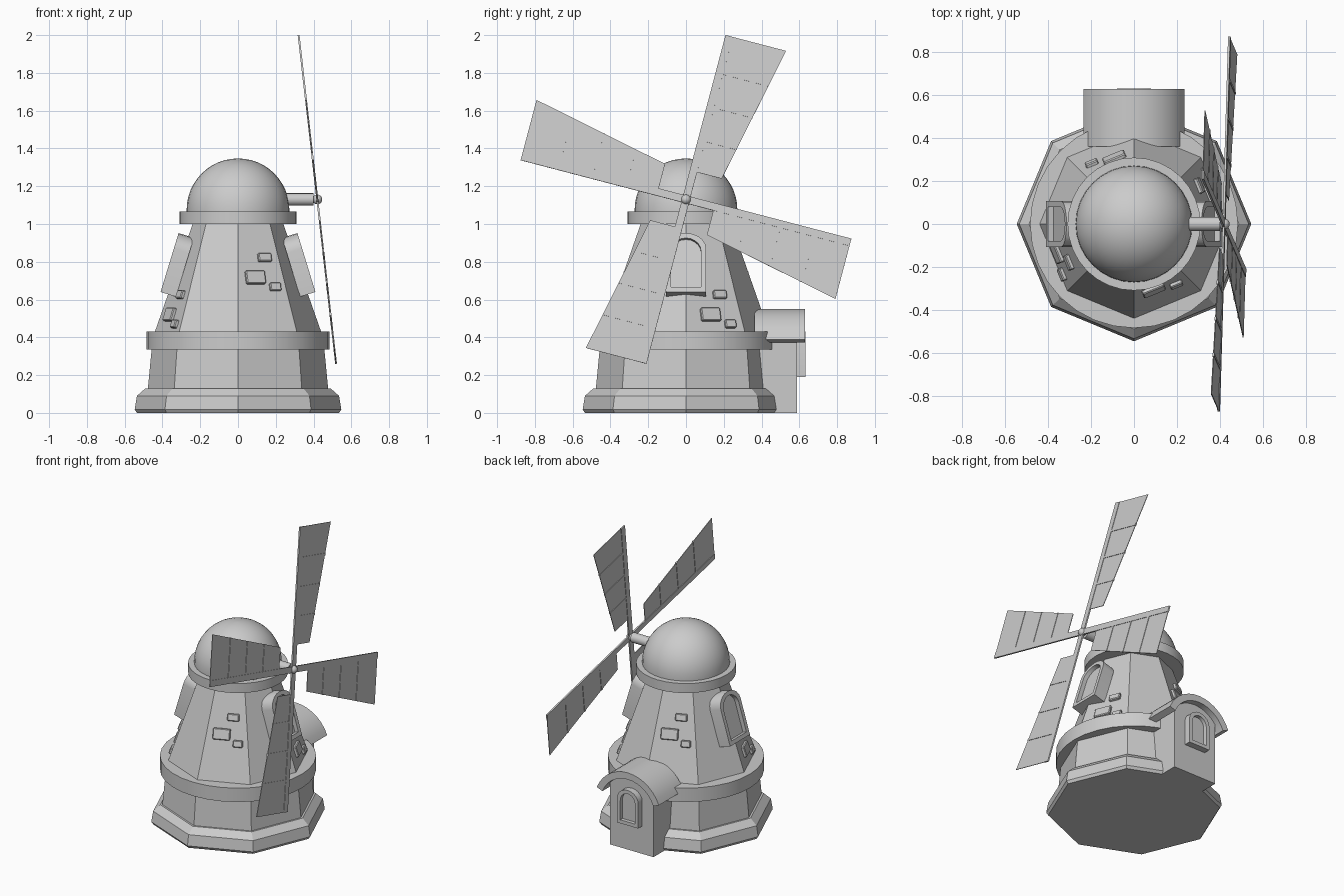
import bpy, bmesh
from math import sin, cos, tan, pi, radians, asin
from mathutils import Matrix, Vector

if "Cube" in bpy.data.objects:
    bpy.data.objects.remove(bpy.data.objects["Cube"])

T = Matrix.Translation


def R(deg, axis):
    return Matrix.Rotation(radians(deg), 4, axis)


def finish(name, bm, mat=Matrix(), smooth=None):
    bmesh.ops.recalc_face_normals(bm, faces=bm.faces)
    me = bpy.data.meshes.new(name)
    bm.to_mesh(me)
    bm.free()
    me.transform(mat)
    if smooth:
        me.shade_smooth()
        me.set_sharp_from_angle(angle=radians(smooth))
    ob = bpy.data.objects.new(name, me)
    bpy.context.collection.objects.link(ob)
    return ob


def lathe(name, profile, n, mat=Matrix(), smooth=None):
    """Stack of n-sided rings from (radius, z) pairs, capped at both ends."""
    bm = bmesh.new()
    rings = [[bm.verts.new((r * cos(2 * pi * i / n), r * sin(2 * pi * i / n), z))
              for i in range(n)] for r, z in profile]
    for a, b in zip(rings, rings[1:]):
        for i in range(n):
            j = (i + 1) % n
            bm.faces.new((a[i], a[j], b[j], b[i]))
    bm.faces.new(rings[0])
    bm.faces.new(rings[-1])
    return finish(name, bm, mat, smooth)


def prism(name, pts, x0, x1, mat=Matrix(), smooth=None, bevel=0):
    """Outline in local y-z, extruded along local x; bevel rounds the x1 rim uprights."""
    bm = bmesh.new()
    a = [bm.verts.new((x0, y, z)) for y, z in pts]
    b = [bm.verts.new((x1, y, z)) for y, z in pts]
    for i in range(len(pts)):
        j = (i + 1) % len(pts)
        bm.faces.new((a[i], a[j], b[j], b[i]))
    bm.faces.new(a)
    bm.faces.new(b)
    if bevel:
        uprights = [e for e in bm.edges
                    if all(v.co.x == x1 for v in e.verts)
                    and abs(e.verts[0].co.y - e.verts[1].co.y) < 1e-5]
        bmesh.ops.bevel(bm, geom=uprights, offset=bevel, segments=1, affect='EDGES')
    return finish(name, bm, mat, smooth)


def arch(hw, z0, z1, rise, n=10):
    pts = [(-hw, z0), (hw, z0)]
    return pts + [(hw * cos(pi * i / n), z1 - rise + rise * sin(pi * i / n))
                  for i in range(n + 1)]


def window(name, hw, h, rise, border, depth, recess, mat):
    """Arched frame with a sunken pane; outer front lies at local x = 0."""
    outer = arch(hw, 0, h, rise)
    inner = arch(hw - border, border, h - border, rise - border * 0.4)
    bm = bmesh.new()
    loops = [[bm.verts.new((x, y, z)) for y, z in p] for p, x in
             ((outer, -depth), (outer, 0), (inner, 0), (inner, -recess))]
    n = len(outer)
    for a, b in zip(loops, loops[1:]):
        for i in range(n):
            j = (i + 1) % n
            bm.faces.new((a[i], a[j], b[j], b[i]))
    bm.faces.new(loops[0])
    bm.faces.new(loops[-1])
    finish(name, bm, mat, 30)


# Octagonal tower
lathe("base_plinth", [(0.535, 0), (0.547, 0.018), (0.535, 0.09), (0.49, 0.13)], 8)
lathe("lower_tower", [(0.48, 0.10), (0.455, 0.36)], 8)
R0, R1, Z0, Z1 = 0.44, 0.24, 0.43, 1.0
lathe("upper_tower", [(0.447, 0.41), (R0, Z0), (R1, Z1), (R1, 1.02)], 8)
lathe("middle_band", [(0.485, 0.335), (0.485, 0.43)], 32, smooth=30)
lathe("top_collar", [(0.31, 1.0), (0.31, 1.065)], 32, smooth=30)

# Dome roof
dome = [(0.272, 1.05)] + [(0.272 * cos(pi / 2 * i / 12), 1.075 + 0.272 * sin(pi / 2 * i / 12))
                          for i in range(12)] + [(0.002, 1.347)]
lathe("dome_roof", dome, 32, smooth=40)

# Axle and hub
HUB = T((0.42, 0, 1.13))
lathe("axle", [(0.033, 0.2), (0.033, 0.40)], 16, T((0, 0, 1.13)) @ R(90, 'Y'), 30)
bm = bmesh.new()
bmesh.ops.create_uvsphere(bm, u_segments=16, v_segments=8, radius=0.026)
finish("hub", bm, HUB, 60)

# Four sails: arm, sheet and cross ribs
for k in range(4):
    m = HUB @ R(-6.5, 'Y') @ R(-14.7 - 90 * k, 'X')
    prism(f"sail_arm_{k}", [(-0.02, 0), (0.02, 0), (0.02, 0.9), (-0.02, 0.9)],
          -0.005, 0.005, m)
    prism(f"sail_sheet_{k}", [(0, 0.155), (0.155, 0.155), (0.312, 0.9), (0, 0.9)],
          -0.002, 0.002, m)
    for u in (0.33, 0.515, 0.70):
        w = 0.155 + (u - 0.155) * 0.2107
        prism(f"sail_rib_{k}", [(0, u - 0.007), (w, u - 0.007), (w, u + 0.007), (0, u + 0.007)],
              -0.005, 0.005, m)

# Side windows
for k in range(2):
    window(f"side_window_{k}", 0.107, 0.326, 0.085, 0.027, 0.085, 0.028,
           R(180 * k, 'Z') @ T((0.41, 0, 0.64)) @ R(-17, 'Y'))

# Porch at the back: walls, curved roof, small window
back = R(90, 'Z')
CZ, RO, RI = 0.297, 0.2526, 0.207
half = asin(0.165 / RI)
top = [(RI * sin(half * (1 - i / 4)), CZ + RI * cos(half * (1 - i / 4))) for i in range(9)]
prism("porch_walls", [(-0.165, 0), (0.165, 0)] + top, 0.3, 0.588, back, bevel=0.02)
end = radians(68.5)
ang = [-end + 2 * end * i / 14 for i in range(15)]
roof = [(RO * sin(a), CZ + RO * cos(a)) for a in ang]
roof += [(RI * sin(a), CZ + RI * cos(a)) for a in reversed(ang)]
prism("porch_roof", roof, 0.362, 0.63, back, 30)
window("porch_window", 0.08, 0.24, 0.07, 0.024, 0.05, 0.025, back @ T((0.632, 0, 0.19)))

# Raised bricks on four of the tower faces
slope = (R0 - R1) / (Z1 - Z0)
for face, dt, dz in ((-67.5, 0, 0), (112.5, 0, 0), (22.5, 0.015, -0.196), (202.5, 0.015, -0.196)):
    for t, z, w, h in ((-0.033, 0.715, 0.11, 0.072), (0.034, 0.82, 0.075, 0.046),
                       (0.074, 0.665, 0.062, 0.044)):
        z += dz
        ap = (R0 - slope * (z - Z0)) * cos(pi / 8)
        m = R(face, 'Z') @ T((ap, t + dt, z)) @ R(-18, 'Y')
        bm = bmesh.new()
        bmesh.ops.create_cube(bm, size=1, matrix=Matrix.Diagonal((0.036, w, h, 1)))
        bmesh.ops.bevel(bm, geom=bm.edges[:], offset=0.005, segments=1, affect='EDGES')
        finish("wall_brick", bm, m)
